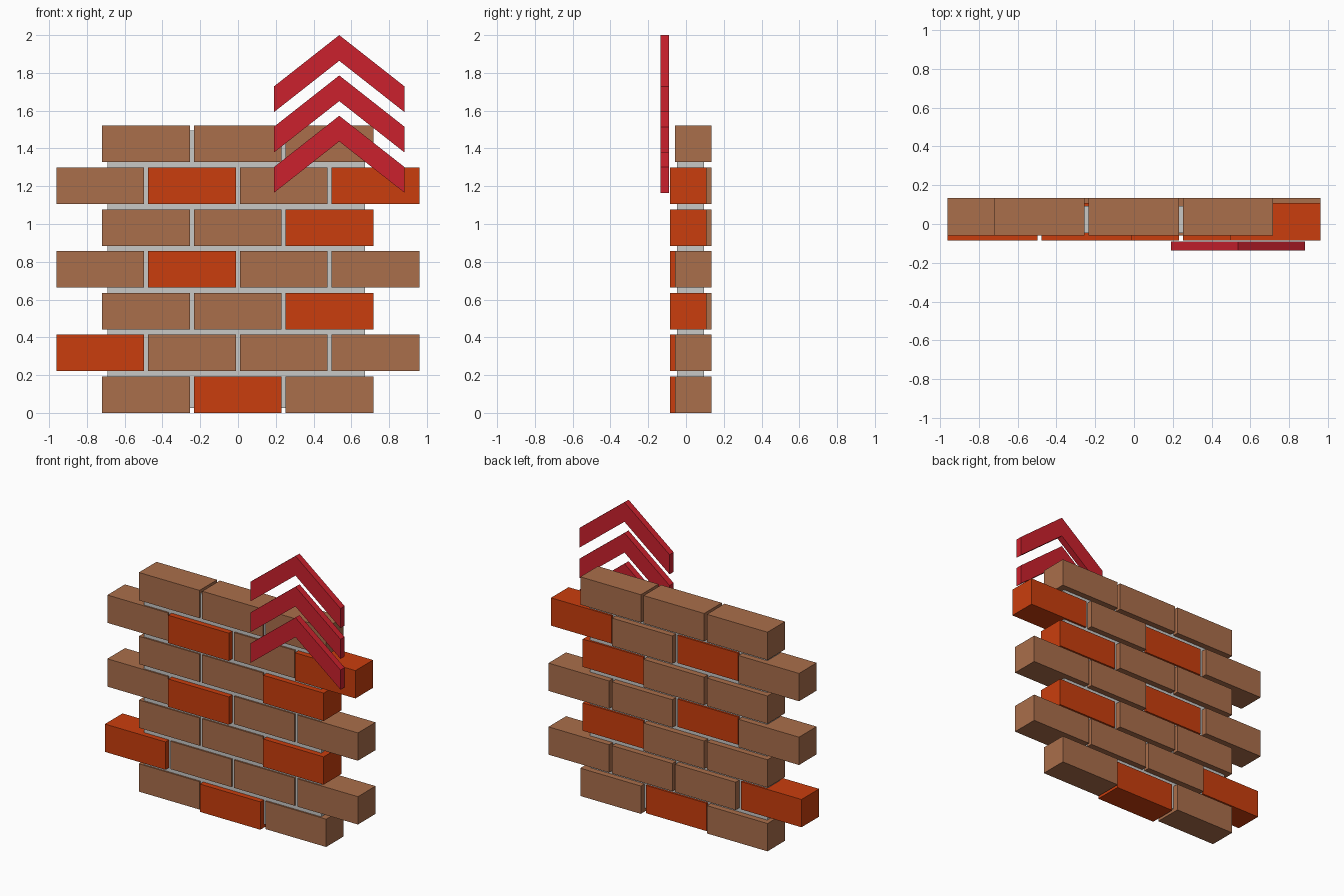
import bpy
import bmesh

if "Cube" in bpy.data.objects:
    bpy.data.objects.remove(bpy.data.objects["Cube"])


def material(name, rgb):
    m = bpy.data.materials.new(name)
    m.diffuse_color = (*rgb, 1)
    m.use_nodes = True
    m.node_tree.nodes["Principled BSDF"].inputs["Base Color"].default_value = m.diffuse_color
    return m


BROWN = material("brown brick", (0.402, 0.156, 0.07))
ORANGE = material("orange brick", (0.591, 0.048, 0.004))
GREY = material("grey mortar", (0.58, 0.58, 0.565))
RED = material("red arrow", (0.597, 0.015, 0.026))


def prism(name, outline, y0, y1, mat):
    """Extrude an x-z outline from y0 to y1."""
    bm = bmesh.new()
    face = bm.faces.new([bm.verts.new((x, y0, z)) for x, z in outline])
    ext = bmesh.ops.extrude_face_region(bm, geom=[face])
    verts = [v for v in ext["geom"] if isinstance(v, bmesh.types.BMVert)]
    bmesh.ops.translate(bm, verts=verts, vec=(0, y1 - y0, 0))
    bmesh.ops.recalc_face_normals(bm, faces=bm.faces)
    me = bpy.data.meshes.new(name)
    bm.to_mesh(me)
    bm.free()
    me.materials.append(mat)
    ob = bpy.data.objects.new(name, me)
    bpy.context.collection.objects.link(ob)
    return ob


def box(name, x0, x1, y0, y1, z0, z1, mat):
    return prism(name, [(x0, z0), (x1, z0), (x1, z1), (x0, z1)], y0, y1, mat)


# Mortar core behind the brick joints
box("mortar", -0.69, 0.672, -0.047, 0.094, 0.025, 1.495, GREY)

# Alternating courses of three and four bricks; orange ones stand forward
PITCH_X, PITCH_Z, WIDTH, HEIGHT = 0.486, 0.2212, 0.465, 0.193
accents = {(0, 1), (1, 0), (2, 2), (3, 1), (4, 2), (5, 1), (5, 3)}
for row in range(7):
    start = -0.962 if row % 2 else -0.72
    for col in range(4 if row % 2 else 3):
        accent = (row, col) in accents
        x, z = start + col * PITCH_X, row * PITCH_Z
        y = -0.085 if accent else -0.058
        box(f"brick_{row}_{col}", x, x + WIDTH, y, y + 0.193, z, z + HEIGHT,
            ORANGE if accent else BROWN)

# Three stacked upward chevrons in front of the wall
CX, HALF, DROP, THICK = 0.536, 0.346, 0.272, 0.136
for i in range(3):
    top = 2.0 - i * 0.2135
    prism(f"chevron_{i}", [
        (CX - HALF, top - DROP - THICK), (CX, top - THICK),
        (CX + HALF, top - DROP - THICK), (CX + HALF, top - DROP),
        (CX, top), (CX - HALF, top - DROP)], -0.136, -0.091, RED)
